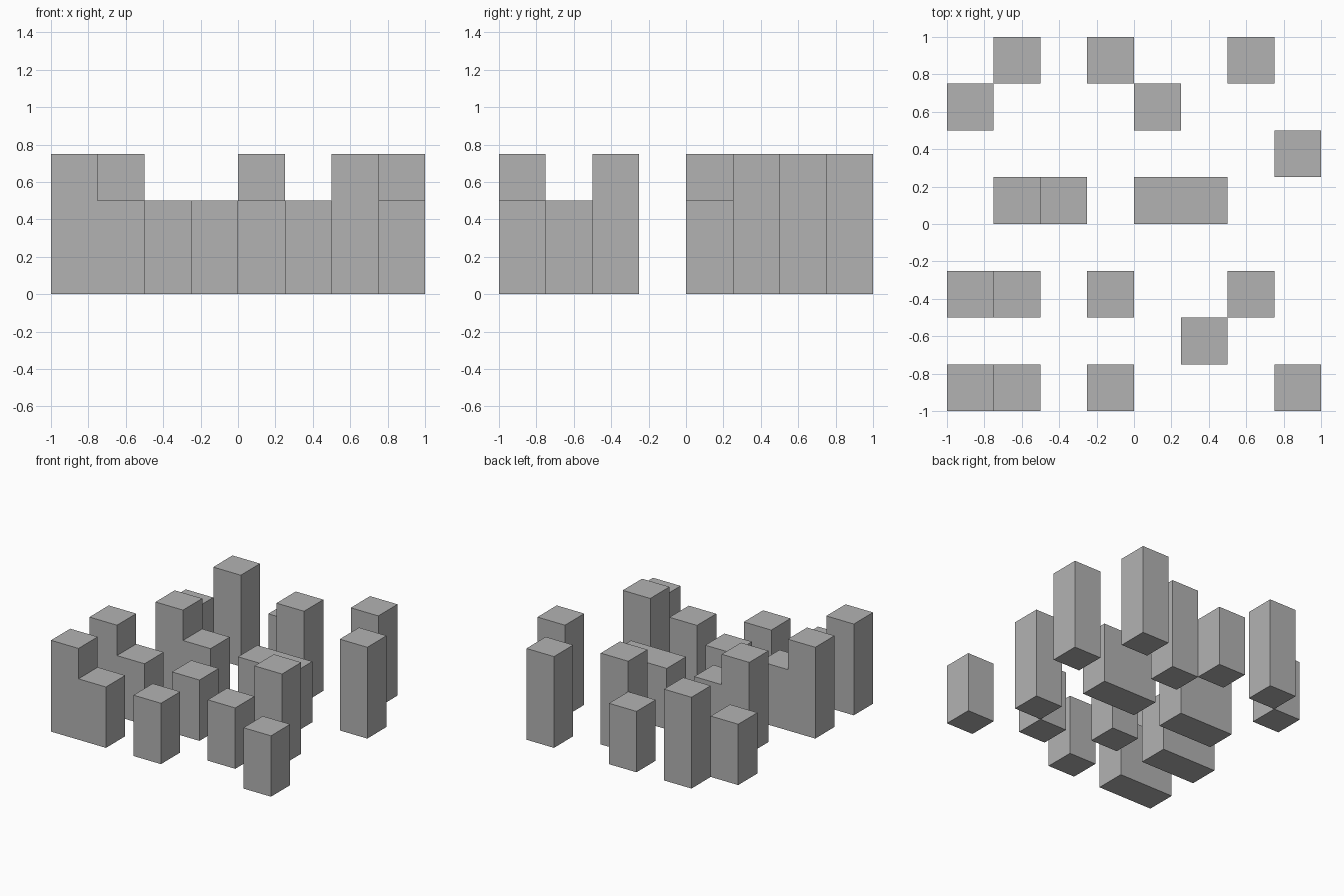
import bpy
import bmesh

# Remove the default cube
if "Cube" in bpy.data.objects:
    bpy.data.objects.remove(bpy.data.objects["Cube"], do_unlink=True)

CELL = 0.25
LOW, TALL = 2, 3   # heights in cells

# One shared flat colour
grey = bpy.data.materials.new("stone grey")
grey.use_nodes = True
colour = (0.45, 0.45, 0.45, 1)
grey.diffuse_color = colour
grey.node_tree.nodes["Principled BSDF"].inputs["Base Color"].default_value = colour


def block(name, col, row, *heights):
    """Stepped block: one height per cell going along +x, one cell deep."""
    x0, y0 = col * CELL - 1, row * CELL - 1
    x1 = x0 + len(heights) * CELL
    outline = [(x0, 0), (x1, 0), (x1, heights[-1] * CELL)]
    for i in range(len(heights) - 1, 0, -1):
        if heights[i] != heights[i - 1]:
            x = x0 + i * CELL
            outline += [(x, heights[i] * CELL), (x, heights[i - 1] * CELL)]
    outline.append((x0, heights[0] * CELL))

    bm = bmesh.new()
    front = bm.faces.new([bm.verts.new((x, y0, z)) for x, z in outline])
    out = bmesh.ops.extrude_face_region(bm, geom=[front], use_keep_orig=True)
    moved = [v for v in out["geom"] if isinstance(v, bmesh.types.BMVert)]
    bmesh.ops.translate(bm, verts=moved, vec=(0, CELL, 0))
    bmesh.ops.recalc_face_normals(bm, faces=bm.faces)
    mesh = bpy.data.meshes.new(name)
    bm.to_mesh(mesh)
    bm.free()
    mesh.materials.append(grey)
    bpy.context.collection.objects.link(bpy.data.objects.new(name, mesh))


# Front row
block("front_right_step", 0, 0, TALL, LOW)
block("front_pillar", 3, 0, LOW)
block("front_left_pillar", 7, 0, LOW)
# Forward rows
block("forward_pillar", 5, 1, LOW)
block("mid_front_step", 0, 2, TALL, LOW)
block("mid_front_pillar", 3, 2, LOW)
block("mid_front_left_pillar", 6, 2, TALL)
# Middle rows
block("middle_step", 1, 4, TALL, LOW)
block("middle_wall", 4, 4, LOW, LOW)
block("middle_left_pillar", 7, 5, TALL)
# Back rows
block("mid_back_right_pillar", 0, 6, LOW)
block("mid_back_pillar", 4, 6, TALL)
block("back_right_pillar", 1, 7, TALL)
block("back_pillar", 3, 7, LOW)
block("back_left_pillar", 6, 7, TALL)
